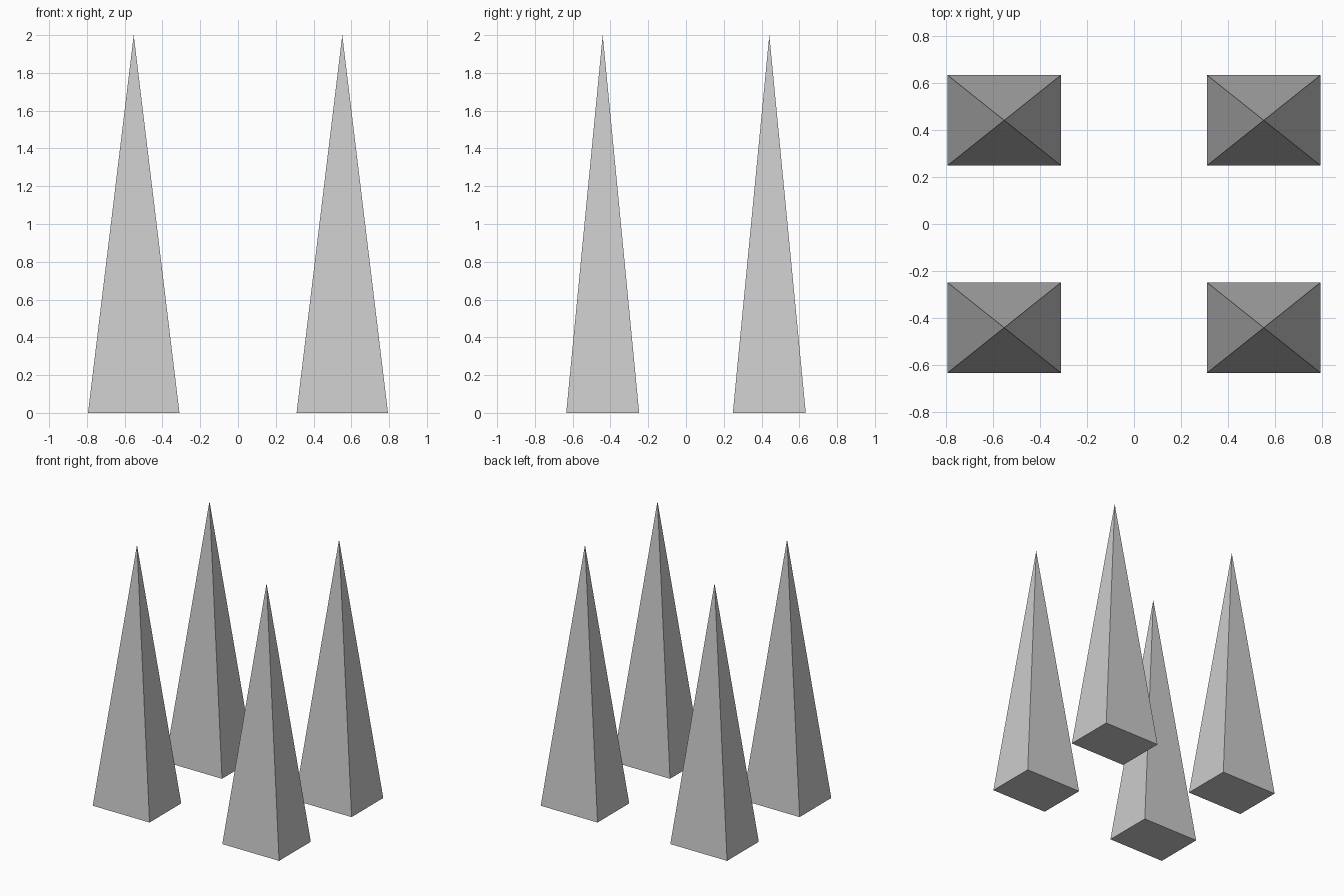
import bpy
import bmesh

if "Cube" in bpy.data.objects:
    bpy.data.objects.remove(bpy.data.objects["Cube"])

HALF_X, HALF_Y, HEIGHT = 0.242, 0.193, 2.0
OFF_X, OFF_Y = 0.552, 0.441


def pyramid(name, x, y):
    """Closed rectangular pyramid standing on z = 0."""
    bm = bmesh.new()
    base = [bm.verts.new((sx * HALF_X, sy * HALF_Y, 0))
            for sx, sy in ((-1, -1), (1, -1), (1, 1), (-1, 1))]
    apex = bm.verts.new((0, 0, HEIGHT))
    bm.faces.new(base[::-1])
    for i in range(4):
        bm.faces.new((base[i], base[(i + 1) % 4], apex))
    mesh = bpy.data.meshes.new(name)
    bm.to_mesh(mesh)
    bm.free()
    obj = bpy.data.objects.new(name, mesh)
    obj.location = (x, y, 0)
    bpy.context.collection.objects.link(obj)


# Four matching spikes, one per corner
for depth, sy in (("front", -1), ("back", 1)):
    for side, sx in (("left", -1), ("right", 1)):
        pyramid(f"{depth}_{side}_spike", sx * OFF_X, sy * OFF_Y)
